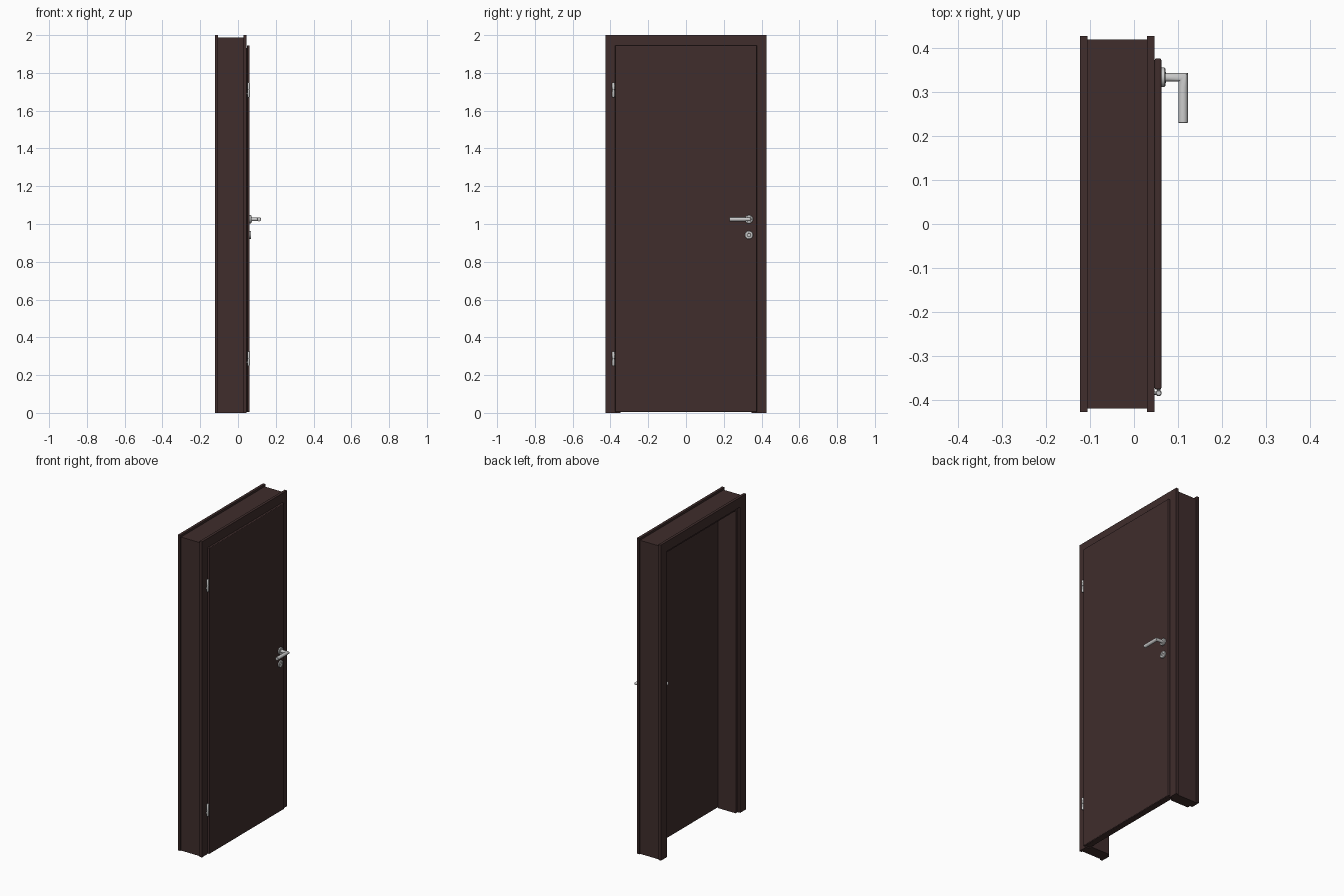
import bpy, bmesh, math
from mathutils import Vector

if "Cube" in bpy.data.objects:
    bpy.data.objects.remove(bpy.data.objects["Cube"])

wood = bpy.data.materials.new("dark_wood")
wood.diffuse_color = (0.05, 0.026, 0.025, 1)
wood.use_nodes = True
wood.node_tree.nodes["Principled BSDF"].inputs["Base Color"].default_value = wood.diffuse_color


def finish(name, bm, mat=None, smooth=False, bevel=0):
    bmesh.ops.recalc_face_normals(bm, faces=bm.faces)
    me = bpy.data.meshes.new(name)
    bm.to_mesh(me)
    bm.free()
    ob = bpy.data.objects.new(name, me)
    bpy.context.collection.objects.link(ob)
    if mat:
        me.materials.append(mat)
    if bevel:
        m = ob.modifiers.new("round", 'BEVEL')
        m.width, m.segments = bevel, 3
    if smooth:
        bpy.ops.object.select_all(action='DESELECT')
        ob.select_set(True)
        bpy.context.view_layer.objects.active = ob
        bpy.ops.object.shade_smooth_by_angle(angle=math.radians(35))
    return ob


def extrude_x(name, yz, x0, x1, **kw):
    """Closed outline in the YZ plane, extruded along X."""
    bm = bmesh.new()
    f = bm.faces.new([bm.verts.new((x0, y, z)) for y, z in yz])
    r = bmesh.ops.extrude_face_region(bm, geom=[f])
    bmesh.ops.translate(bm, vec=(x1 - x0, 0, 0),
                        verts=[v for v in r['geom'] if isinstance(v, bmesh.types.BMVert)])
    return finish(name, bm, **kw)


def portal(name, yo, zo, yi, zi, x0, x1):
    """Door-surround shape: two legs and a head."""
    pts = [(-yo, 0), (-yo, zo), (yo, zo), (yo, 0), (yi, 0), (yi, zi), (-yi, zi), (-yi, 0)]
    return extrude_x(name, pts, x0, x1, mat=wood)


def slab(name, y, z0, z1, x0, x1, bevel=0):
    return extrude_x(name, [(-y, z0), (y, z0), (y, z1), (-y, z1)], x0, x1, mat=wood, bevel=bevel)


def lathe(name, profile, pos, axis, n=32):
    """Spin (radius, distance) points around an axis through pos."""
    bm = bmesh.new()
    q = Vector((0, 0, 1)).rotation_difference(Vector(axis))
    rings = []
    for r, d in profile:
        rings.append([bm.verts.new(Vector(pos) + q @ Vector(
            (r * math.cos(2 * math.pi * i / n), r * math.sin(2 * math.pi * i / n), d)))
            for i in range(n)])
    for a, b in zip(rings, rings[1:]):
        for i in range(n):
            bm.faces.new((a[i], a[(i + 1) % n], b[(i + 1) % n], b[i]))
    bm.faces.new(rings[0])
    bm.faces.new(rings[-1])
    return finish(name, bm, smooth=True)


def lever(name, face, s, y, z, n=24):
    """Mitred round bar: out from the leaf, then sideways."""
    bm = bmesh.new()
    neck, grip, out, tip = 0.0095, 0.0108, 0.0495, 0.229
    rings = []
    for k in range(5):
        ring = []
        for i in range(n):
            t = 2 * math.pi * i / n
            c, h = math.cos(t), math.sin(t)
            if k == 0:
                p = (0.005, y + neck * c, neck * h)
            elif k == 1:
                p = (out + grip * c, y + neck * c, neck * h)
            elif k == 2:
                p = (out + grip * c, y - 0.022, grip * h)
            elif k == 3:
                p = (out + grip * c, tip + 0.0015, grip * h)
            else:
                p = (out + 0.86 * grip * c, tip, 0.86 * grip * h)
            ring.append(bm.verts.new((face + s * p[0], p[1], z + p[2])))
        rings.append(ring)
    for a, b in zip(rings, rings[1:]):
        for i in range(n):
            bm.faces.new((a[i], a[(i + 1) % n], b[(i + 1) % n], b[i]))
    bm.faces.new(rings[0])
    bm.faces.new(rings[-1])
    return finish(name, bm, smooth=True)


# Frame: casings on both wall faces, lining with a stop and a rebate
portal("casing_front", 0.427, 2.0, 0.369, 1.938, 0.029, 0.046)
portal("casing_back", 0.427, 2.0, 0.367, 1.938, -0.123, -0.106)
portal("lining_stop", 0.419, 1.987, 0.347, 1.918, -0.106, 0.019)
portal("lining_rebate", 0.419, 1.987, 0.369, 1.938, 0.019, 0.029)

# Door leaf: body inside the rebate, rounded lip over the casing
slab("leaf_body", 0.364, 0.005, 1.933, 0.02, 0.05)
slab("leaf_lip", 0.376, 0.005, 1.945, 0.047, 0.062, bevel=0.004)

# Handle sets on both faces
HY, HZ, KZ = 0.333, 1.025, 0.942
for side, face, s in (("front", 0.062, 1), ("back", 0.02, -1)):
    ax = (s, 0, 0)
    lathe("handle_rose_" + side, [(0.022, 0), (0.022, 0.007), (0.020, 0.009),
                                  (0.013, 0.009), (0.012, 0.011)], (face, HY, HZ), ax)
    lever("lever_" + side, face, s, HY, HZ)
    lathe("key_rose_" + side, [(0.022, 0), (0.022, 0.006), (0.020, 0.008),
                               (0.010, 0.008), (0.009, 0.003)], (face, HY, KZ), ax)
    # Lock plug with its lower web
    lathe("lock_plug_" + side, [(0.006, 0), (0.006, 0.007)], (face, HY, KZ + 0.002), ax, 20)
    w = 0.002
    extrude_x("lock_web_" + side, [(HY - w, KZ - 0.008), (HY + w, KZ - 0.008),
                                   (HY + w, KZ), (HY - w, KZ)], face, face + s * 0.006)

# Hinges: two knuckles with a seam, and pins into leaf and frame
for i, z in enumerate((0.287, 1.71)):
    for part, d in (("lower", -1), ("upper", 1)):
        lathe(f"hinge_{part}_{i}", [(0.007, 0.0008), (0.007, 0.036), (0.005, 0.039)],
              (0.056, -0.384, z), (0, 0, d), 20)
    lathe(f"hinge_pin_{i}", [(0.004, -0.03), (0.004, 0.03)], (0.056, -0.384, z), (0, 0, 1), 12)
    lathe(f"hinge_frame_pin_{i}", [(0.004, 0), (0.004, 0.02)],
          (0.056, -0.384, z - 0.02), (-1, 0, 0), 12)
    lathe(f"hinge_leaf_pin_{i}", [(0.004, 0), (0.004, 0.02)],
          (0.056, -0.384, z + 0.02), (0, 1, 0), 12)
